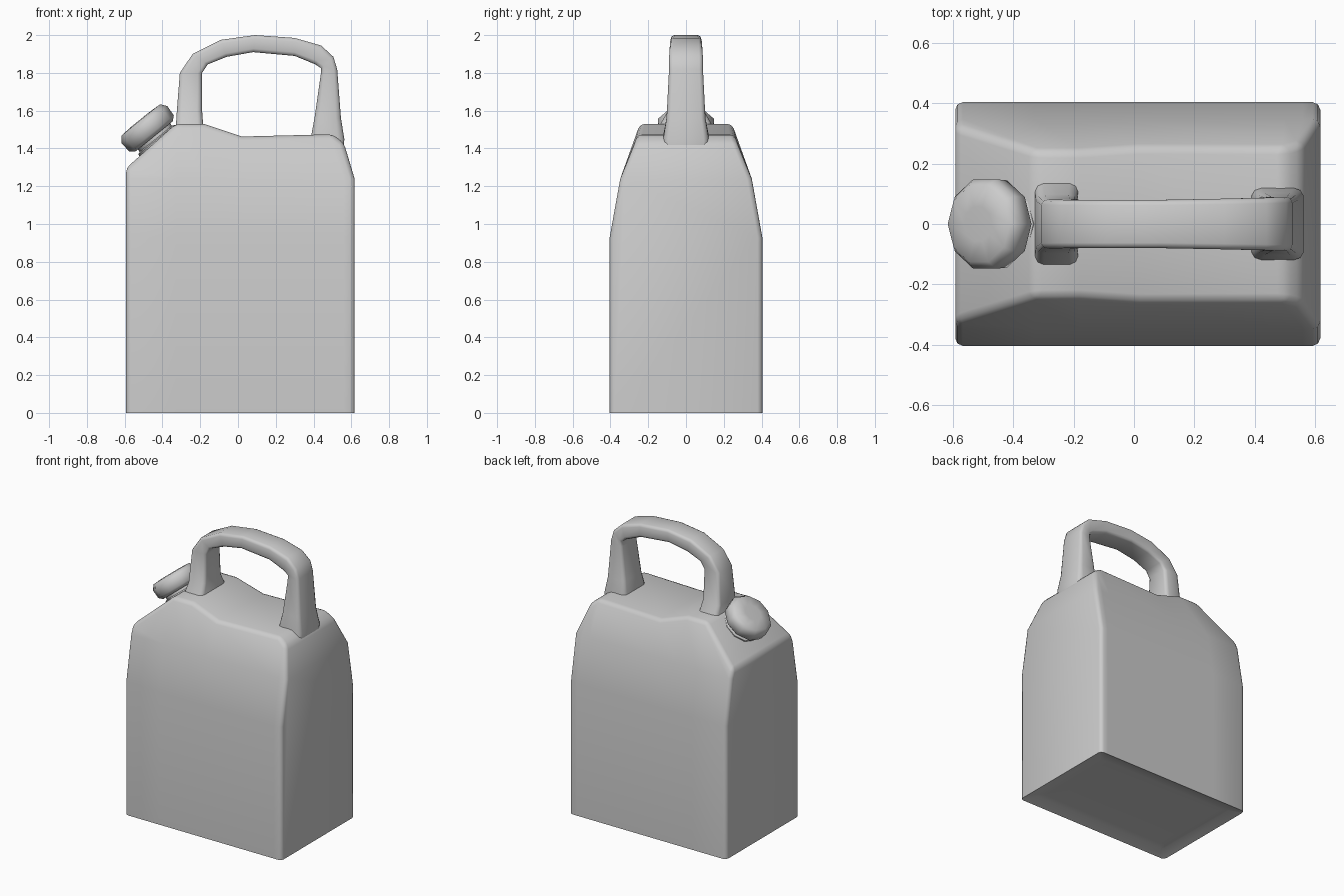
import bpy, bmesh, math
from mathutils import Matrix, Vector

if "Cube" in bpy.data.objects:
    bpy.data.objects.remove(bpy.data.objects["Cube"])


def finish(bm, name, angle):
    bmesh.ops.recalc_face_normals(bm, faces=bm.faces)
    me = bpy.data.meshes.new(name)
    bm.to_mesh(me)
    bm.free()
    ob = bpy.data.objects.new(name, me)
    bpy.context.collection.objects.link(ob)
    bpy.ops.object.select_all(action='DESELECT')
    ob.select_set(True)
    bpy.context.view_layer.objects.active = ob
    bpy.ops.object.shade_smooth_by_angle(angle=math.radians(angle))
    return ob


def loft(rings):
    bm = bmesh.new()
    vs = [[bm.verts.new(p) for p in r] for r in rings]
    n = len(rings[0])
    for a, b in zip(vs, vs[1:]):
        for i in range(n):
            j = (i + 1) % n
            bm.faces.new((a[i], a[j], b[j], b[i]))
    bm.faces.new(vs[0])
    bm.faces.new(vs[-1])
    return bm


# Body: cross-sections along x, shoulder width depends on height
WIDTHS = [(0, .404), (.93, .404), (1.24, .348), (1.46, .258), (1.54, .242)]


def half_width(z):
    for (z0, w0), (z1, w1) in zip(WIDTHS, WIDTHS[1:]):
        if z <= z1:
            return w0 + (w1 - w0) * (z - z0) / (z1 - z0)
    return WIDTHS[-1][1]


rings = []
for x, top in [(-.593, 1.295), (-.33, 1.53), (-.18, 1.53), (.02, 1.463),
               (.50, 1.475), (.56, 1.43), (.618, 1.24)]:
    half = [(half_width(z), z) for z in (0, .93, min(1.24, top), top)]
    rings.append([(x, y, z) for y, z in half] +
                 [(x, -y, z) for y, z in reversed(half)])
bm = loft(rings)
bmesh.ops.remove_doubles(bm, verts=bm.verts, dist=.001)
bmesh.ops.recalc_face_normals(bm, faces=bm.faces)
under = [f for f in bm.faces if f.normal.z < -.9]
bmesh.ops.dissolve_faces(bm, faces=under, use_verts=True)
# Rounded edges everywhere except round the base
edges = [e for e in bm.edges if len(e.link_faces) == 2
         and e.calc_face_angle(0) > math.radians(33)
         and max(v.co.z for v in e.verts) > .01]
bmesh.ops.bevel(bm, geom=edges, offset=.025, offset_type='OFFSET',
                segments=2, profile=.5, affect='EDGES', clamp_overlap=True)
# Recessed underside: sloping lip running into a flat floor
bm.normal_update()
under = [f for f in bm.faces if f.normal.z < -.9 and f.calc_center_median().z < .01]
edge_loop = list({e for f in under for e in f.edges})
bmesh.ops.delete(bm, geom=under, context='FACES_ONLY')
for inset, height in [(.065, .024), (.11, .026)]:
    new = bmesh.ops.extrude_edge_only(bm, edges=edge_loop)['geom']
    edge_loop = [g for g in new if isinstance(g, bmesh.types.BMEdge)]
    sx, sy = (.605 - inset) / .605, (.404 - inset) / .404
    if height > .025:
        sx, sy = (.605 - .11) / (.605 - .065), (.404 - .11) / (.404 - .065)
    for v in [g for g in new if isinstance(g, bmesh.types.BMVert)]:
        v.co = ((v.co.x - .012) * sx + .012, v.co.y * sy, height)
bmesh.ops.contextual_create(bm, geom=edge_loop)
finish(bm, "can_body", 50)

# Handle: outer and inner points with half width
HANDLE = [(-.34, 1.45, -.17, 1.45, .15), (-.328, 1.53, -.185, 1.53, .135),
          (-.325, 1.58, -.19, 1.60, .098), (-.308, 1.80, -.19, 1.80, .082),
          (-.24, 1.90, -.16, 1.845, .08), (-.09, 1.975, -.06, 1.885, .08),
          (.09, 2.0, .08, 1.91, .08), (.30, 1.985, .30, 1.89, .084),
          (.44, 1.945, .41, 1.845, .087), (.505, 1.885, .44, 1.825, .09),
          (.525, 1.82, .438, 1.79, .09), (.545, 1.56, .405, 1.56, .103),
          (.563, 1.45, .39, 1.48, .12), (.557, 1.37, .39, 1.40, .12)]
SECTION = [(0, .78), (.06, .93), (.2, 1), (.8, 1), (.94, .93), (1, .78)]
SECTION += [(t, -w) for t, w in reversed(SECTION)]
rings = [[(xo + (xi - xo) * t, hw * w, zo + (zi - zo) * t) for t, w in SECTION]
         for xo, zo, xi, zi, hw in HANDLE]
finish(loft(rings), "carry_handle", 60)


# Spout neck and ten-sided screw cap, tilted square to the sloping shoulder
def lathe(name, profile, angle, sides=10):
    place = Matrix.Translation((-.48, 0, 1.507)) @ Matrix.Rotation(math.radians(-39), 4, 'Y')
    rings = [[place @ Vector((r * math.cos(i * math.tau / sides),
                              r * math.sin(i * math.tau / sides), s))
              for i in range(sides)] for r, s in profile]
    return finish(loft(rings), name, angle)


lathe("spout_neck", [(.125, -.13), (.125, -.078), (.11, -.072), (.11, -.03)], 40)
lathe("screw_cap", [(.128, -.056), (.152, -.035), (.156, .025), (.132, .056), (.06, .06)], 70)
